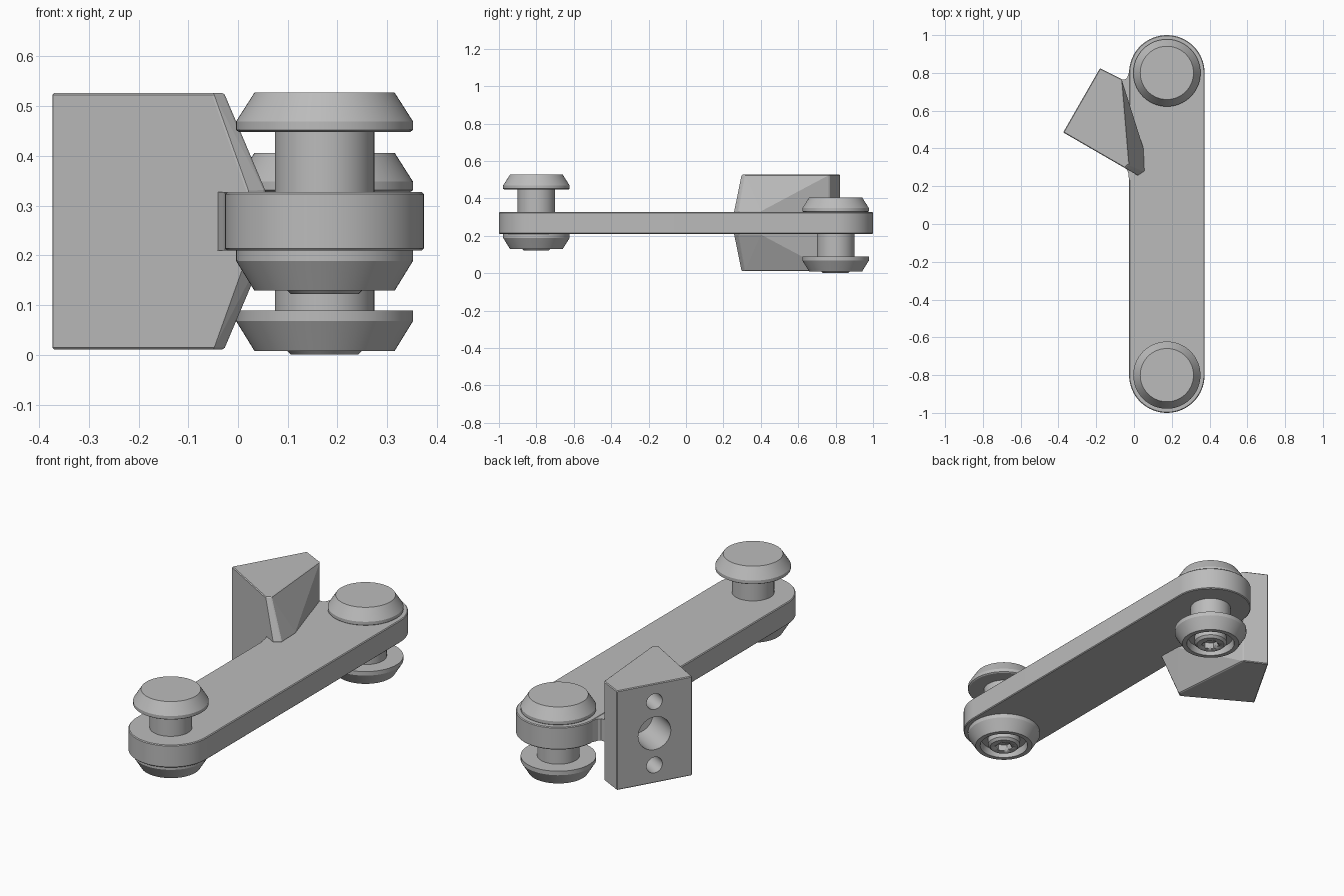
import bpy, bmesh, math
from mathutils import Vector, Matrix

if "Cube" in bpy.data.objects:
    bpy.data.objects.remove(bpy.data.objects["Cube"], do_unlink=True)

metal = bpy.data.materials.new("plain_grey")
metal.use_nodes = True
grey = (0.5, 0.5, 0.5, 1)
metal.diffuse_color = grey
metal.node_tree.nodes["Principled BSDF"].inputs["Base Color"].default_value = grey

PIN_X, PIN_Y = 0.174, 0.8
ARM_LOW, ARM_HIGH, MID = 0.21, 0.327, 0.2685


def finish(name, bm, smooth=True):
    bmesh.ops.recalc_face_normals(bm, faces=bm.faces)
    mesh = bpy.data.meshes.new(name)
    bm.to_mesh(mesh)
    bm.free()
    mesh.materials.append(metal)
    obj = bpy.data.objects.new(name, mesh)
    bpy.context.collection.objects.link(obj)
    if smooth:
        bpy.ops.object.select_all(action='DESELECT')
        obj.select_set(True)
        bpy.context.view_layer.objects.active = obj
        bpy.ops.object.shade_smooth_by_angle(angle=math.radians(25))
    return obj


def prism(name, outline, low, high):
    bm = bmesh.new()
    face = bm.faces.new([bm.verts.new((x, y, low)) for x, y in outline])
    ext = bmesh.ops.extrude_face_region(bm, geom=[face])
    bmesh.ops.translate(bm, vec=(0, 0, high - low),
                        verts=[v for v in ext["geom"] if isinstance(v, bmesh.types.BMVert)])
    return finish(name, bm)


def lathe(name, profile, y):
    """Turn an (r, z) profile around a pin axis."""
    bm = bmesh.new()
    verts = [bm.verts.new((r, 0, z)) for r, z in profile]
    edges = [bm.edges.new(pair) for pair in zip(verts, verts[1:])]
    bmesh.ops.spin(bm, geom=verts + edges, cent=(0, 0, 0), axis=(0, 0, 1),
                   angle=math.tau, steps=64)
    bmesh.ops.remove_doubles(bm, verts=bm.verts, dist=0.0001)
    bmesh.ops.translate(bm, verts=bm.verts, vec=(PIN_X, y, 0))
    return finish(name, bm)


def cylinder_cutter(name, radius, length, sides, matrix):
    bm = bmesh.new()
    bmesh.ops.create_cone(bm, cap_ends=True, segments=sides, radius1=radius,
                          radius2=radius, depth=length, matrix=matrix)
    obj = finish(name, bm)
    obj.hide_render = True
    obj.hide_set(True)
    obj.display_type = 'WIRE'
    return obj


def cut(target, cutter):
    mod = target.modifiers.new("cut", 'BOOLEAN')
    mod.operation = 'DIFFERENCE'
    mod.solver = 'EXACT'
    mod.object = cutter


def bevel(obj, width, segments=1):
    mod = obj.modifiers.new("edge", 'BEVEL')
    mod.width = width
    mod.segments = segments
    mod.limit_method = 'ANGLE'
    mod.angle_limit = math.radians(30)


# Arm: a long rounded bar
outline = []
for side in (1, -1):
    for i in range(33):
        a = math.pi * i / 32 + (0 if side > 0 else math.pi)
        outline.append((PIN_X + 0.2 * math.cos(a), side * PIN_Y + 0.2 * math.sin(a)))
arm = prism("arm", outline, ARM_LOW, ARM_HIGH)
bevel(arm, 0.004)


# Pins: post, plain top cap, hollow bottom cap with a socket bolt
def pin(label, y, base, post_low, post_high, top):
    lathe(label + "_post", [(0, post_low), (0.1, post_low), (0.1, post_high), (0, post_high)], y)
    lathe(label + "_top_cap", [(0, top), (0.172, top), (0.178, top + 0.004), (0.178, top + 0.021),
                               (0.141, top + 0.079), (0, top + 0.079)], y)
    lathe(label + "_bottom_cap", [(0, base + 0.081), (0.178, base + 0.081), (0.178, base + 0.06),
                                  (0.141, base), (0.118, base), (0.11, base + 0.035),
                                  (0, base + 0.035)], y)
    bolt = lathe(label + "_bolt", [(0, base + 0.037), (0.08, base + 0.037), (0.08, base + 0.005),
                                   (0.068, base - 0.007), (0, base - 0.007)], y)
    cut(bolt, cylinder_cutter(label + "_socket_cutter", 0.042, 0.06, 6,
                              Matrix.Translation((PIN_X, y, base - 0.005))))


pin("front_pin", -PIN_Y, 0.129, ARM_HIGH - 0.01, 0.45, 0.448)
pin("back_pin", PIN_Y, 0.008, 0.085, ARM_LOW + 0.01, ARM_HIGH)

# Bracket: hull of the tall outer block and its taper towards the arm
tall = [(-0.375, 0.485), (-0.18, 0.825), (-0.066, 0.768), (-0.028, 0.315), (-0.05, 0.297)]
taper = [(0.02, 0.257), (0.055, 0.28), (0.05, 0.4)]
bm = bmesh.new()
for points, half in ((tall, 0.258), (taper, 0.062)):
    for x, y in points:
        for s in (-1, 1):
            bm.verts.new((x, y, MID + s * half))
bmesh.ops.convex_hull(bm, input=bm.verts)
bmesh.ops.dissolve_limit(bm, angle_limit=math.radians(2), verts=bm.verts, edges=bm.edges)
bracket = finish("bracket", bm, smooth=False)
bevel(bracket, 0.004)

# Mounting holes in the outer face of the bracket
inward = Vector((0.866, -0.5, 0))
turn = inward.to_track_quat('Z', 'Y').to_matrix().to_4x4()
for name, radius, depth, dz in (("centre", 0.085, 0.2, 0), ("upper", 0.041, 0.15, 0.165),
                                ("lower", 0.041, 0.15, -0.165)):
    spot = Vector((-0.2775, 0.655, MID + dz))
    cut(bracket, cylinder_cutter(name + "_hole_cutter", radius, 2 * depth, 40,
                                 Matrix.Translation(spot) @ turn))

# Webs blending the bracket into the arm
prism("back_web", [(-0.09, 0.6), (-0.066, 0.766), (-0.048, 0.765), (-0.036, 0.775),
                   (-0.026, 0.805), (0.05, 0.8), (0.05, 0.5)], ARM_LOW + 0.002, ARM_HIGH - 0.002)
prism("front_web", [(-0.045, 0.32), (-0.043, 0.296), (-0.031, 0.275), (-0.026, 0.23),
                    (0.0, 0.25), (0.04, 0.32)], ARM_LOW, ARM_HIGH)
